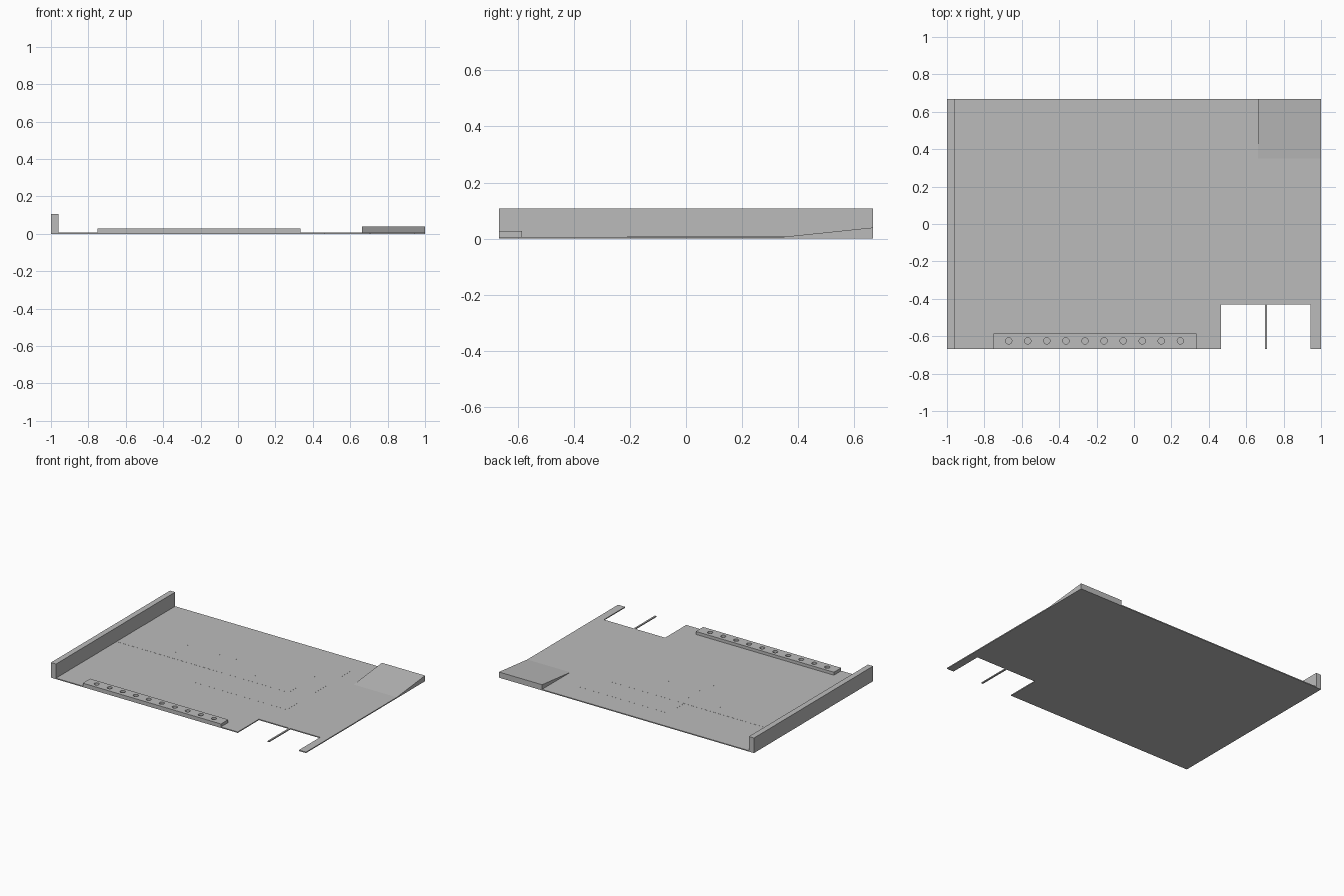
import bpy
import bmesh
from mathutils import Vector

if "Cube" in bpy.data.objects:
    bpy.data.objects.remove(bpy.data.objects["Cube"], do_unlink=True)

grey = bpy.data.materials.new("plain grey")
grey.use_nodes = True
colour = (0.5, 0.5, 0.5, 1)
grey.diffuse_color = colour
grey.node_tree.nodes["Principled BSDF"].inputs["Base Color"].default_value = colour

FLOOR = 0.007
BACK = 0.667
FRONT = -BACK


def prism(name, points, sweep):
    """Extrude a closed outline of 3D points along a vector."""
    bm = bmesh.new()
    face = bm.faces.new([bm.verts.new(p) for p in points])
    out = bmesh.ops.extrude_face_region(bm, geom=[face])
    moved = [g for g in out["geom"] if isinstance(g, bmesh.types.BMVert)]
    bmesh.ops.translate(bm, verts=moved, vec=Vector(sweep))
    bmesh.ops.recalc_face_normals(bm, faces=bm.faces)
    mesh = bpy.data.meshes.new(name)
    bm.to_mesh(mesh)
    bm.free()
    mesh.materials.append(grey)
    obj = bpy.data.objects.new(name, mesh)
    bpy.context.collection.objects.link(obj)
    return obj


def box(name, x0, x1, y0, y1, z0, z1):
    outline = [(x0, y0, z0), (x1, y0, z0), (x1, y1, z0), (x0, y1, z0)]
    return prism(name, outline, (0, 0, z1 - z0))


# Thin floor with a notch, split by a narrow tongue
notch = -0.43
floor_outline = [(-1, FRONT), (0.465, FRONT), (0.465, notch), (0.7, notch),
                 (0.7, FRONT), (0.712, FRONT), (0.712, notch), (0.945, notch),
                 (0.945, FRONT), (1, FRONT), (1, BACK), (-1, BACK)]
prism("floor", [(x, y, 0) for x, y in floor_outline], (0, 0, FLOOR))

# Side wall
box("side_wall", -1, -0.96, FRONT, BACK, 0, 0.107)

# Ramp rising to the back corner
prism("ramp", [(0.662, 0.35, FLOOR), (0.662, BACK, 0), (0.662, BACK, 0.04)], (0.338, 0, 0))

# Front rail with a row of round holes
rail = box("front_rail", -0.75, 0.333, FRONT, -0.585, 0, 0.028)
bm = bmesh.new()
for i in range(10):
    made = bmesh.ops.create_cone(bm, cap_ends=True, segments=24,
                                 radius1=0.017, radius2=0.017, depth=0.04)
    bmesh.ops.translate(bm, verts=made["verts"], vec=(-0.67 + i * 0.102, -0.625, 0.03))
cutter_mesh = bpy.data.meshes.new("hole_cutter")
bm.to_mesh(cutter_mesh)
bm.free()
cutter_mesh.materials.append(grey)
cutter = bpy.data.objects.new("hole_cutter", cutter_mesh)
bpy.context.collection.objects.link(cutter)
cutter.hide_render = True
cutter.hide_viewport = True
holes = rail.modifiers.new("holes", "BOOLEAN")
holes.operation = "DIFFERENCE"
holes.solver = "EXACT"
holes.object = cutter

# Barely raised floor panels
box("centre_panel", -0.21, 0.53, -0.21, 0.5, 0, FLOOR + 0.0003)
box("long_panel", -0.96, 0.39, 0.01, 0.32, 0, FLOOR + 0.0006)

# Two rows of tiny floor studs
bm = bmesh.new()
for y in (0.1, 0.23):
    for i in range(8):
        made = bmesh.ops.create_cone(bm, cap_ends=True, segments=8,
                                     radius1=0.005, radius2=0.005, depth=0.002)
        bmesh.ops.translate(bm, verts=made["verts"], vec=(-0.68 + i * 0.125, y, FLOOR))
stud_mesh = bpy.data.meshes.new("floor_studs")
bm.to_mesh(stud_mesh)
bm.free()
stud_mesh.materials.append(grey)
bpy.context.collection.objects.link(bpy.data.objects.new("floor_studs", stud_mesh))
